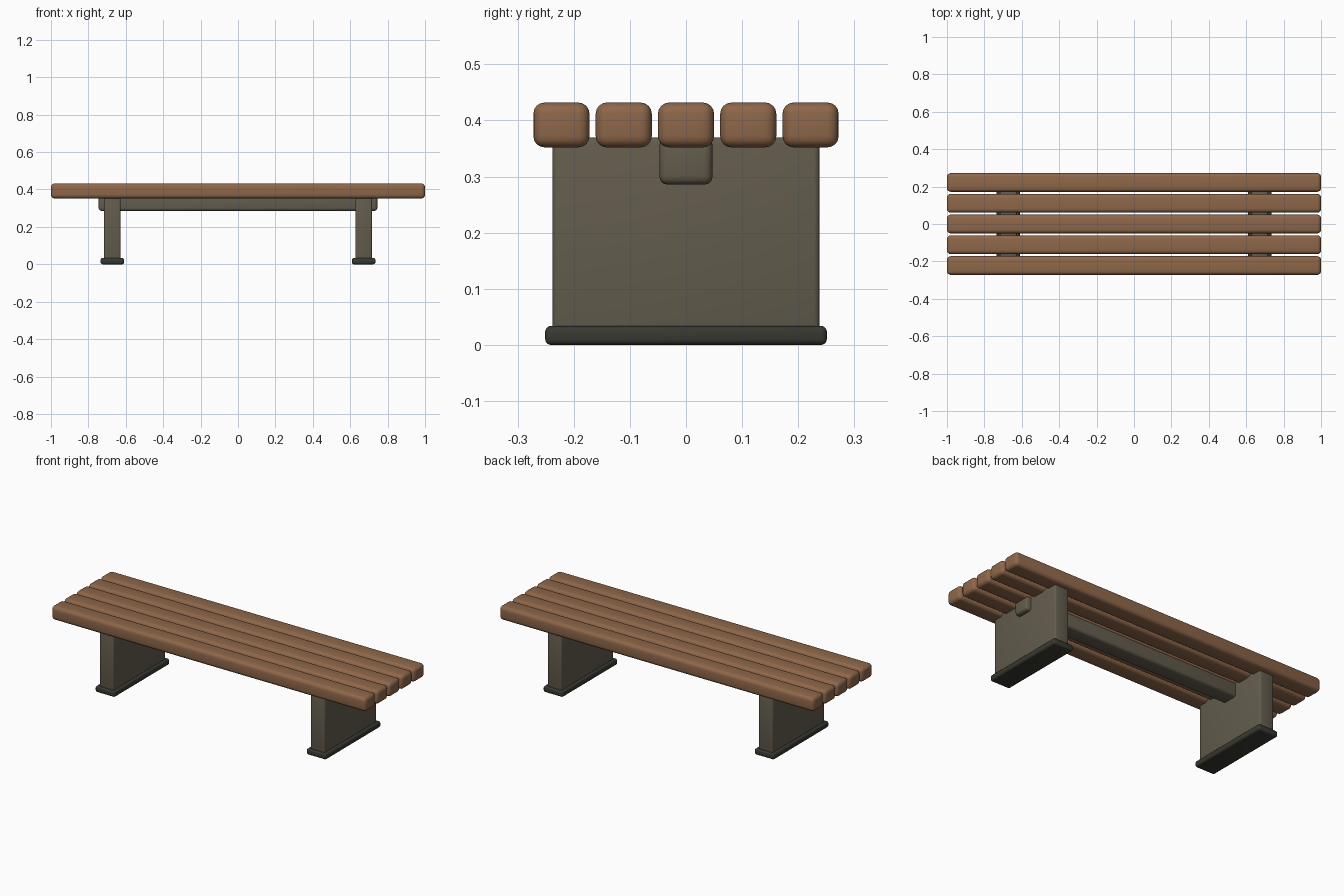
import bpy

if "Cube" in bpy.data.objects:
    bpy.data.objects.remove(bpy.data.objects["Cube"])


def material(name, rgb):
    mat = bpy.data.materials.new(name)
    mat.diffuse_color = (*rgb, 1.0)
    mat.use_nodes = True
    mat.node_tree.nodes["Principled BSDF"].inputs["Base Color"].default_value = mat.diffuse_color
    return mat


WOOD = material("brown wood", (0.27, 0.135, 0.068))
CONCRETE = material("olive grey concrete", (0.125, 0.108, 0.075))
DARK = material("dark base", (0.04, 0.04, 0.031))


def rounded_box(name, center, size, radius, mat, segments=3):
    """Box with rounded edges and smooth shading."""
    bpy.ops.mesh.primitive_cube_add(size=1, location=center)
    obj = bpy.context.object
    obj.name = name
    obj.scale = size
    bpy.ops.object.transform_apply(location=False, rotation=False, scale=True)
    bevel = obj.modifiers.new("rounded edges", 'BEVEL')
    bevel.width = radius
    bevel.segments = segments
    bpy.ops.object.modifier_apply(modifier=bevel.name)
    bpy.ops.object.shade_smooth_by_angle()
    obj.data.materials.append(mat)
    return obj


# Five seat slats running the full length
for i in range(5):
    rounded_box(f"seat_slat_{i + 1}", (0, (i - 2) * 0.111, 0.392),
                (2.0, 0.10, 0.08), 0.02, WOOD, 4)

# Slab legs, each on a wider dark foot
for side, label in ((-1, "left"), (1, "right")):
    x = side * 0.672
    rounded_box(f"{label}_leg", (x, 0, 0.195), (0.09, 0.476, 0.35), 0.01, CONCRETE)
    rounded_box(f"{label}_foot", (x, 0, 0.017), (0.125, 0.502, 0.034), 0.01, DARK)

# Lengthwise beam passing through both legs
rounded_box("support_beam", (0, 0, 0.328), (1.49, 0.095, 0.085), 0.015, CONCRETE)
